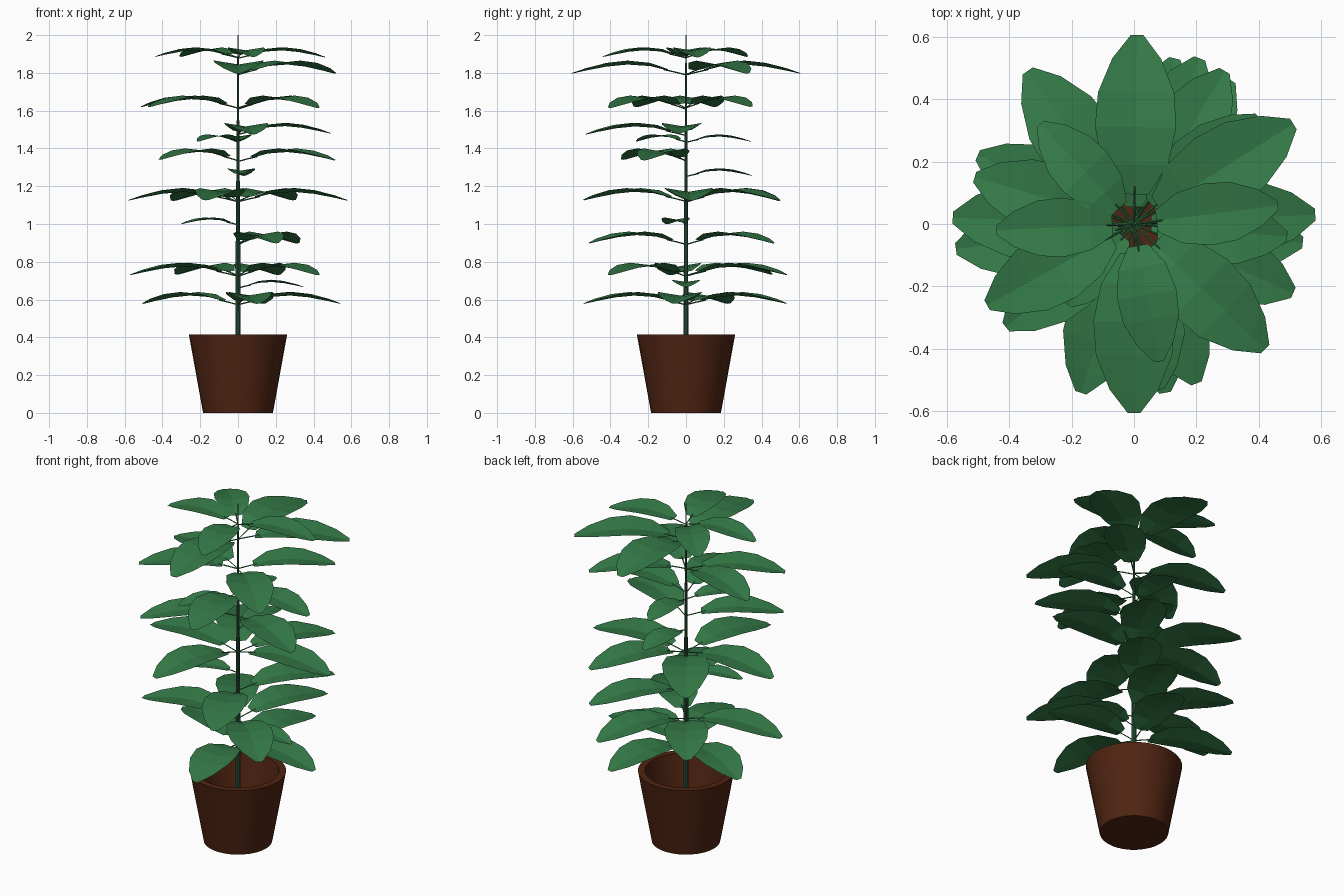
import bpy, bmesh, math
from mathutils import Vector

if "Cube" in bpy.data.objects:
    bpy.data.objects.remove(bpy.data.objects["Cube"])


def material(name, rgb):
    m = bpy.data.materials.new(name)
    m.diffuse_color = (*rgb, 1)
    m.use_nodes = True
    m.node_tree.nodes["Principled BSDF"].inputs["Base Color"].default_value = m.diffuse_color
    return m


GREEN = material("leaf_green", (0.035, 0.2, 0.065))
STEM = material("stem_green", (0.03, 0.1, 0.05))
CLAY = material("clay", (0.08, 0.018, 0.006))


def finish(bm, name, mat, angle=None):
    me = bpy.data.meshes.new(name)
    bm.to_mesh(me)
    bm.free()
    ob = bpy.data.objects.new(name, me)
    bpy.context.collection.objects.link(ob)
    me.materials.append(mat)
    if angle:
        bpy.context.view_layer.objects.active = ob
        ob.select_set(True)
        bpy.ops.object.shade_smooth_by_angle(angle=math.radians(angle))
        ob.select_set(False)
    return ob


def lathe(name, profile, sides, mat):
    bm = bmesh.new()
    vs = [bm.verts.new((r, 0, z)) for r, z in profile]
    es = [bm.edges.new(p) for p in zip(vs, vs[1:])]
    bmesh.ops.spin(bm, geom=vs + es, cent=(0, 0, 0), axis=(0, 0, 1),
                   angle=math.tau, steps=sides, use_duplicate=False)
    bmesh.ops.remove_doubles(bm, verts=bm.verts, dist=1e-5)
    bmesh.ops.recalc_face_normals(bm, faces=bm.faces)
    return finish(bm, name, mat, 35)


# hollow tapered pot and thin tapering stem
lathe("pot", [(0, 0), (0.185, 0), (0.26, 0.415), (0.222, 0.415),
              (0.15, 0.03), (0, 0.03)], 32, CLAY)
lathe("stem", [(0, 0.03), (0.014, 0.03), (0.012, 0.9), (0.007, 1.5),
               (0.003, 2.0), (0, 2.0)], 10, STEM)

# leaf stations for a 0.6 long leaf: distance from stem, half width, edge height
LEAF = [(0.095, 0.045, -0.045), (0.19, 0.105, -0.012), (0.31, 0.13, 0.0),
        (0.42, 0.122, -0.012), (0.53, 0.078, -0.04), (0.605, 0.02, -0.066)]


def leaf(name, tip_x, tip_y, z):
    s = math.hypot(tip_x, tip_y) / 0.605
    out = Vector((tip_x, tip_y, 0)).normalized()
    side = Vector((-out.y, out.x, 0))
    up = Vector((0, 0, 1))
    bm = bmesh.new()
    # blade, creased along a lowered midrib
    rows = []
    for d, w, h in LEAF:
        rows.append([bm.verts.new(out * d * s + side * w * s * k
                                  + up * (z + h * s - 0.16 * w * s * (1 - abs(k))))
                     for k in (-1, 0, 1)])
    for a, b in zip(rows, rows[1:]):
        for i in range(2):
            bm.faces.new((a[i], b[i], b[i + 1], a[i + 1]))
    # stalk joining stem and blade
    ends = [(0.0, -0.075), (0.06, -0.06), (0.12, -0.047)]
    rings = []
    for d, h in ends:
        c = out * d * s + up * (z + h * s)
        rings.append([bm.verts.new(c + (side * math.cos(t) + up * math.sin(t)) * 0.0035)
                      for t in (0, math.tau / 4, math.tau / 2, math.tau * 3 / 4)])
    for a, b in zip(rings, rings[1:]):
        for i in range(4):
            bm.faces.new((a[i], a[i - 1], b[i - 1], b[i]))
    finish(bm, name, GREEN)


# whorls: height of leaf crown and leaf tips seen from above
WHORLS = [
    (1.935, [(0.46, 0.06), (-0.3, 0.32), (-0.44, -0.02), (0.08, -0.44)]),
    (1.865, [(0.01, 0.605), (0.51, 0.32), (0, -0.605)]),
    (1.68, [(0.42, -0.4), (0.4, 0.34), (-0.51, 0.15), (-0.47, -0.26)]),
    (1.535, [(0.49, -0.04), (0.08, -0.53)]),
    (1.475, [(0.0, 0.345), (-0.21, -0.26)]),
    (1.4, [(-0.41, -0.33), (0.51, -0.22)]),
    (1.295, [(0.03, 0.35)]),
    (1.19, [(-0.58, 0.02), (0.58, 0.03), (-0.17, -0.54), (0.29, 0.49), (-0.34, 0.49)]),
    (1.035, [(-0.3, -0.1)]),
    (0.96, [(0.2, -0.51), (0.31, 0.46)]),
    (0.795, [(-0.57, -0.08), (0.42, -0.4), (0.21, 0.53), (-0.32, 0.45)]),
    (0.705, [(0.35, 0.0)]),
    (0.64, [(-0.5, 0.22), (0.54, -0.06), (0.1, -0.54), (0.13, 0.53)]),
]
for n, (z, tips) in enumerate(WHORLS):
    for k, (x, y) in enumerate(tips):
        leaf(f"leaf_{n + 1}_{k + 1}", x, y, z)
